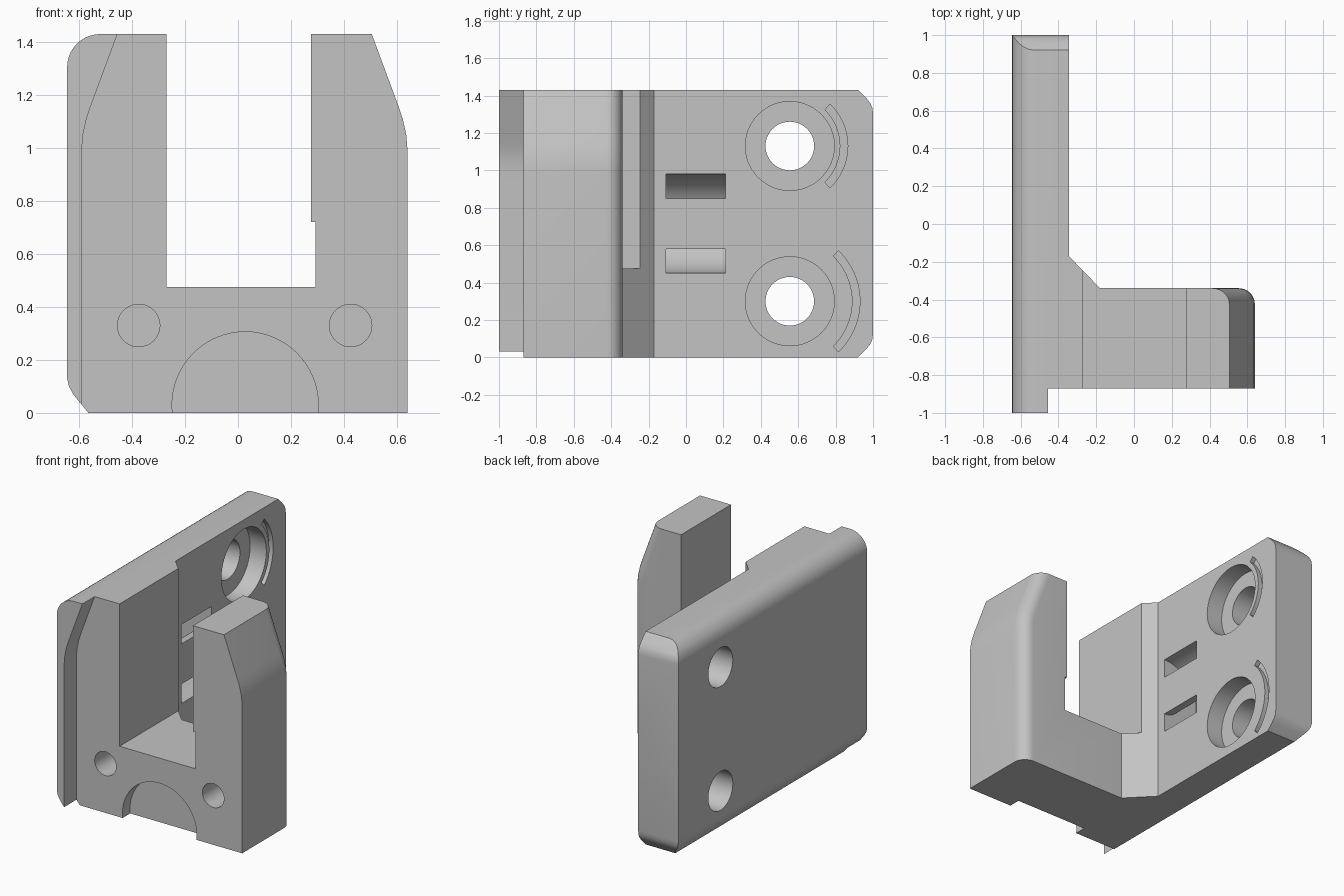
import bpy, bmesh
from math import radians, sin, cos, pi

default = bpy.data.objects.get("Cube")
if default:
    bpy.data.objects.remove(default)

TOP = 1.43      # overall height
FACE = -0.345   # inner face of the mounting plate

grey = bpy.data.materials.new("light grey plastic")
grey.use_nodes = True
grey.diffuse_color = (0.55, 0.55, 0.55, 1)
grey.node_tree.nodes["Principled BSDF"].inputs["Base Color"].default_value = grey.diffuse_color


def arc(cx, cy, r, start, end, n):
    """Points on a circular arc, angles in degrees."""
    steps = [radians(start + (end - start) * i / n) for i in range(n + 1)]
    return [(cx + r * cos(a), cy + r * sin(a)) for a in steps]


def ring(cx, cy, inner, outer, start, end, n):
    """Outline of a curved band."""
    return arc(cx, cy, outer, start, end, n) + arc(cx, cy, inner, end, start, n)


def circle(cx, cy, r, n=48):
    return arc(cx, cy, r, 0, 360, n)[:-1]


def prism(name, outline, axis, low, high, round_edge=None, radius=0):
    """Extrude an outline along an axis, optionally rounding chosen edges."""
    place = {"x": lambda p, d: (d, p[0], p[1]),
             "y": lambda p, d: (p[0], d, p[1]),
             "z": lambda p, d: (p[0], p[1], d)}[axis]
    bm = bmesh.new()
    a = [bm.verts.new(place(p, low)) for p in outline]
    b = [bm.verts.new(place(p, high)) for p in outline]
    bm.faces.new(a)
    bm.faces.new(b)
    for i in range(len(a)):
        j = (i + 1) % len(a)
        bm.faces.new((a[i], a[j], b[j], b[i]))
    bmesh.ops.recalc_face_normals(bm, faces=bm.faces)
    if round_edge:
        edges = [e for e in bm.edges if all(round_edge(v.co) for v in e.verts)]
        bmesh.ops.bevel(bm, geom=edges, offset=radius, segments=8,
                        profile=0.5, affect="EDGES", clamp_overlap=False)
    mesh = bpy.data.meshes.new(name)
    bm.to_mesh(mesh)
    bm.free()
    mesh.materials.append(grey)
    obj = bpy.data.objects.new(name, mesh)
    bpy.context.collection.objects.link(obj)
    return obj


def combine(target, tool, operation):
    """Apply a boolean and throw the tool away."""
    tool.hide_render = True
    mod = target.modifiers.new(tool.name, "BOOLEAN")
    mod.object, mod.operation, mod.solver = tool, operation, "EXACT"
    bpy.context.view_layer.objects.active = target
    bpy.ops.object.modifier_apply(modifier=mod.name)
    bpy.data.objects.remove(tool)


# Mounting plate: rounded outer edges, clipped corners at the far end
outline = arc(-0.52, TOP - 0.125, 0.125, 90, 180, 10)
outline += [(-0.645, 0.13), (-0.638, 0.1), (-0.622, 0.07), (-0.565, 0), (FACE, 0), (FACE, TOP)]
body = prism("mounting_bracket", outline, "y", -1, 1)
corner = [(0.92, 0), (0.965, 0.045), (0.985, 0.07), (0.996, 0.095), (1, 0.125)]
ends = [(-1.2, 0)] + corner + [(y, TOP - z) for y, z in reversed(corner)] + [(-1.2, TOP)]
combine(body, prism("end_corners", ends, "x", -1, 0), "INTERSECT")

# Front lip: trimmed to the mirror of the arm's side outline
side = [(0.505, TOP), (0.605, 1.16), (0.622, 1.11), (0.635, 1.05), (0.64, 0.99)]
trim = [(0.05 - x, z) for x, z in side]
trim = [(-0.442, TOP + 0.035)] + trim + [(-0.59, -0.1), (0, -0.1), (0, TOP + 0.035)]
combine(body, prism("lip_trim", trim, "y", -1.2, -0.87), "DIFFERENCE")

# Clamp block with a rounded back edge on the outer arm
block = [(-0.42, 0), (-0.42, TOP)] + side + [(0.64, 0)]
combine(body, prism("clamp_block", block, "y", -0.87, -0.34,
                    lambda c: c.y > -0.35 and c.x > 0.5, 0.085), "UNION")

# Diagonal gusset between the plate and the block
gusset = [(FACE, -0.17), (-0.18, -0.34), (-0.18, -0.4), (-0.4, -0.4), (-0.4, -0.17)]
combine(body, prism("gusset", gusset, "z", 0, TOP), "UNION")

# Open slot with a small step on its outer wall
slot = [(-0.27, 0.475), (0.292, 0.475), (0.292, 0.72), (0.275, 0.72), (0.275, 1.6), (-0.27, 1.6)]
combine(body, prism("slot", slot, "y", -1.1, -0.1), "DIFFERENCE")

# Front face: two blind holes and a shallow half-round recess
for x in (-0.375, 0.425):
    combine(body, prism("front_hole", circle(x, 0.33, 0.08), "y", -1, -0.55), "DIFFERENCE")
combine(body, prism("round_recess", circle(0.027, 0.03, 0.276, 64), "y", -1, -0.79), "DIFFERENCE")

# Counterbored screw holes, each with a curved mark beside it
for z, mark in ((0.3, 0.335), (1.13, 0.27)):
    combine(body, prism("screw_hole", circle(0.555, z, 0.13), "x", -1, 0), "DIFFERENCE")
    combine(body, prism("counterbore", circle(0.555, z, 0.238), "x", FACE - 0.12, 0), "DIFFERENCE")
    band = ring(0.555, z, mark, mark + 0.04, -46, 46, 20)
    combine(body, prism("curved_mark", band, "x", FACE - 0.03, 0), "DIFFERENCE")

# Curved strap channel looping through the plate
channel = ring(FACE, TOP / 2, 0.135, 0.265, 80, 280, 28)
combine(body, prism("strap_channel", channel, "y", -0.108, 0.21), "DIFFERENCE")

# Smooth the rounded surfaces and keep the edges sharp
bpy.ops.object.select_all(action="DESELECT")
body.select_set(True)
bpy.context.view_layer.objects.active = body
bpy.ops.object.shade_smooth_by_angle(angle=radians(22))
